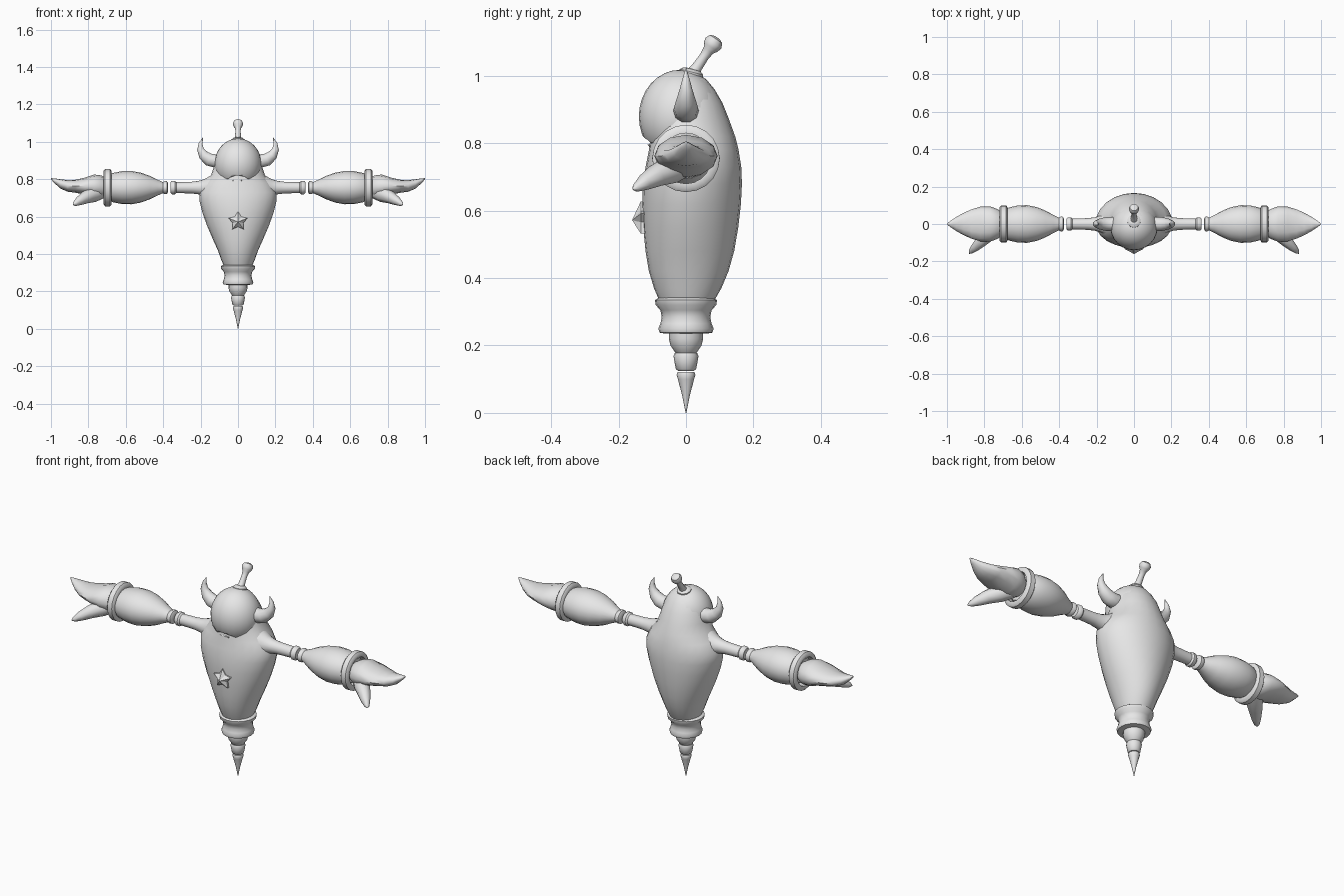
import bpy, bmesh, math
from mathutils import Vector, Matrix

if "Cube" in bpy.data.objects:
    bpy.data.objects.remove(bpy.data.objects["Cube"])

grey = bpy.data.materials.new("light grey")
grey.diffuse_color = (0.8, 0.8, 0.8, 1)
grey.use_nodes = True
grey.node_tree.nodes["Principled BSDF"].inputs["Base Color"].default_value = grey.diffuse_color


def finish(name, bm, angle=40):
    """Turn a bmesh into a shaded, coloured object."""
    bmesh.ops.recalc_face_normals(bm, faces=bm.faces)
    me = bpy.data.meshes.new(name)
    bm.to_mesh(me)
    bm.free()
    me.materials.append(grey)
    ob = bpy.data.objects.new(name, me)
    bpy.context.collection.objects.link(ob)
    bpy.ops.object.select_all(action='DESELECT')
    ob.select_set(True)
    bpy.context.view_layer.objects.active = ob
    bpy.ops.object.shade_smooth_by_angle(angle=math.radians(angle))
    return ob


def loft(name, rings, closed=False, angle=40):
    """Skin a list of point rings; closed joins last ring to first."""
    bm = bmesh.new()
    vr = [[bm.verts.new(p) for p in r] for r in rings]
    n = len(vr[0])
    for a, b in zip(vr, vr[1:] + (vr[:1] if closed else [])):
        for i in range(n):
            j = (i + 1) % n
            bm.faces.new((a[i], a[j], b[j], b[i]))
    if not closed:
        bm.faces.new(vr[0])
        bm.faces.new(vr[-1])
    return finish(name, bm, angle)


def circle(n):
    return [(math.cos(2 * math.pi * i / n), math.sin(2 * math.pi * i / n)) for i in range(n)]


def lathe(name, profile, origin=(0, 0, 0), axis=(0, 0, 1), n=16, sy=1.0, closed=False):
    """Turn (distance, radius) pairs about an axis; sy widens the y direction."""
    q = Vector(axis).normalized().to_track_quat('Z', 'Y')
    rings = []
    for d, r in profile:
        ring = []
        for c, s in circle(n):
            p = q @ Vector((r * c, r * s, d))
            ring.append(Vector(origin) + Vector((p.x, p.y * sy, p.z)))
        rings.append(ring)
    return loft(name, rings, closed)


def tube(name, path, n=10):
    """Tapered tube through (x, y, z, radius) points."""
    pts = [Vector(p[:3]) for p in path]
    rings = []
    for i, p in enumerate(pts):
        t = (pts[min(i + 1, len(pts) - 1)] - pts[max(i - 1, 0)]).normalized()
        side = Vector((0, 1, 0))
        side = (side - t * side.dot(t)).normalized()
        up = t.cross(side)
        rings.append([p + (side * c + up * s) * path[i][3] for c, s in circle(n)])
    return loft(name, rings, angle=50)


def mirrored(ob):
    """Copy a part to the other side."""
    me = ob.data.copy()
    me.transform(Matrix.Scale(-1, 4, (1, 0, 0)))
    me.flip_normals()
    ob.name = "right_" + ob.name
    other = bpy.data.objects.new(ob.name.replace("right_", "left_"), me)
    bpy.context.collection.objects.link(other)


# Body: egg-shaped shell (height, half width, front depth, back depth)
body = [(.335, .075, .08, .085), (.37, .09, .095, .105), (.42, .108, .11, .126), (.48, .135, .12, .143),
        (.55, .165, .127, .155), (.62, .19, .13, .163), (.68, .205, .128, .166), (.73, .207, .12, .164),
        (.78, .18, .11, .156), (.82, .145, .105, .146), (.87, .128, .1, .128), (.92, .113, .09, .108),
        (.96, .09, .075, .085), (.99, .062, .05, .06), (1.012, .025, .02, .025)]
loft("body", [[(w * c, (b if s > 0 else f) * s, z) for c, s in circle(24)] for z, w, f, b in body])

# Head dome with a carved downturned mouth
bm = bmesh.new()
bmesh.ops.create_uvsphere(bm, u_segments=24, v_segments=16, radius=1,
                          matrix=Matrix.Translation((0, -.017, .88)) @ Matrix.Diagonal((.126, .123, .138, 1)))
head = finish("head", bm)
arc = [-1 + i / 4 for i in range(9)]
outline = [(.08 * t, .82 - .04 * t * t) for t in arc] + [(.08 * t, .797 - .021 * t * t) for t in reversed(arc)]
cutter = loft("mouth_cutter", [[(x, y, z) for x, z in outline] for y in (-.3, -.095)])
cutter.hide_render = True
cutter.hide_viewport = True
cut = head.modifiers.new("mouth", 'BOOLEAN')
cut.object = cutter
cut.operation = 'DIFFERENCE'
cut.solver = 'EXACT'
bpy.context.view_layer.objects.active = head
bpy.ops.object.modifier_apply(modifier="mouth")
bpy.data.objects.remove(cutter)

# Chest star: raised five-pointed pyramid
bm = bmesh.new()
tip = bm.verts.new((0, -.16, .572))
rim = []
back = []
for i in range(10):
    a = math.pi / 2 + i * math.pi / 5
    r = .053 if i % 2 == 0 else .03
    x, z = r * math.cos(a), .575 + r * math.sin(a)
    rim.append(bm.verts.new((x, -.134, z)))
    back.append(bm.verts.new((x, -.1, z)))
for i in range(10):
    j = (i + 1) % 10
    bm.faces.new((tip, rim[i], rim[j]))
    bm.faces.new((rim[i], back[i], back[j], rim[j]))
bm.faces.new(back)
finish("chest_star", bm, 15)

# Stacked waist cuff and pointed tail
lathe("waist_cuff", [(.235, .06), (.238, .078), (.25, .082), (.265, .076), (.285, .072), (.305, .076),
                     (.32, .09), (.335, .092), (.342, .08)], n=20)
lathe("tail_upper", [(.175, .028), (.182, .034), (.2, .046), (.22, .051), (.24, .051)])
lathe("tail_middle", [(.125, .024), (.13, .03), (.15, .034), (.168, .037), (.178, .033)])
lathe("tail_spike", [(0, .001), (.05, .011), (.1, .024), (.113, .028), (.121, .025)])

# Antenna leaning back
lean = (0, .075, .11)
lathe("antenna_collar", [(0, .036), (.018, .036), (.026, .026), (.028, .01)], (0, .012, .994), (0, .25, 1), 12)
lathe("antenna", [(0, .022), (.03, .016), (.07, .014), (.092, .017), (.104, .025), (.118, .028),
                  (.132, .022), (.138, .008)], (0, .015, 1.0), lean, 12)

# Horns
mirrored(tube("horn", [(.09, 0, .905, .034), (.12, 0, .897, .038), (.155, 0, .905, .036), (.184, 0, .928, .029),
                       (.201, 0, .96, .019), (.2, 0, .99, .011), (.188, 0, 1.022, .001)]))

# Arms, forearms and bracelets, turned about x
ARM = (0, 0, .755)
X = (1, 0, 0)
mirrored(lathe("upper_arm", [(.1, .085), (.15, .062), (.18, .045), (.21, .036), (.25, .031), (.33, .029),
                             (.338, .036), (.352, .036), (.362, .028)], ARM, X))
mirrored(lathe("forearm", [(.375, .026), (.38, .034), (.39, .035), (.402, .03), (.43, .042), (.47, .062),
                           (.52, .08), (.57, .089), (.62, .088), (.67, .078), (.7, .06)], ARM, X, 20, 1.13))
mirrored(lathe("bracelet", [(.676, .075), (.676, .09), (.684, .1), (.71, .1), (.718, .09), (.718, .075)],
               ARM, X, 20, closed=True))

# Mitten hands (x, half width, bottom, top) and thumbs
hand = [(.69, .05, .715, .795), (.73, .08, .695, .82), (.77, .094, .7, .825), (.82, .093, .718, .808),
        (.87, .078, .728, .797), (.91, .06, .733, .795), (.95, .038, .75, .8), (.98, .018, .778, .804),
        (.999, .003, .798, .806)]
mirrored(loft("hand", [[(x, w * c, (a + b) / 2 + (b - a) / 2 * s) for c, s in circle(12)]
                       for x, w, a, b in hand], angle=50))
mirrored(tube("thumb", [(.735, -.015, .735, .04), (.775, -.05, .718, .042), (.815, -.09, .703, .034),
                        (.85, -.125, .683, .024), (.873, -.148, .668, .013), (.882, -.158, .664, .002)], 8))
